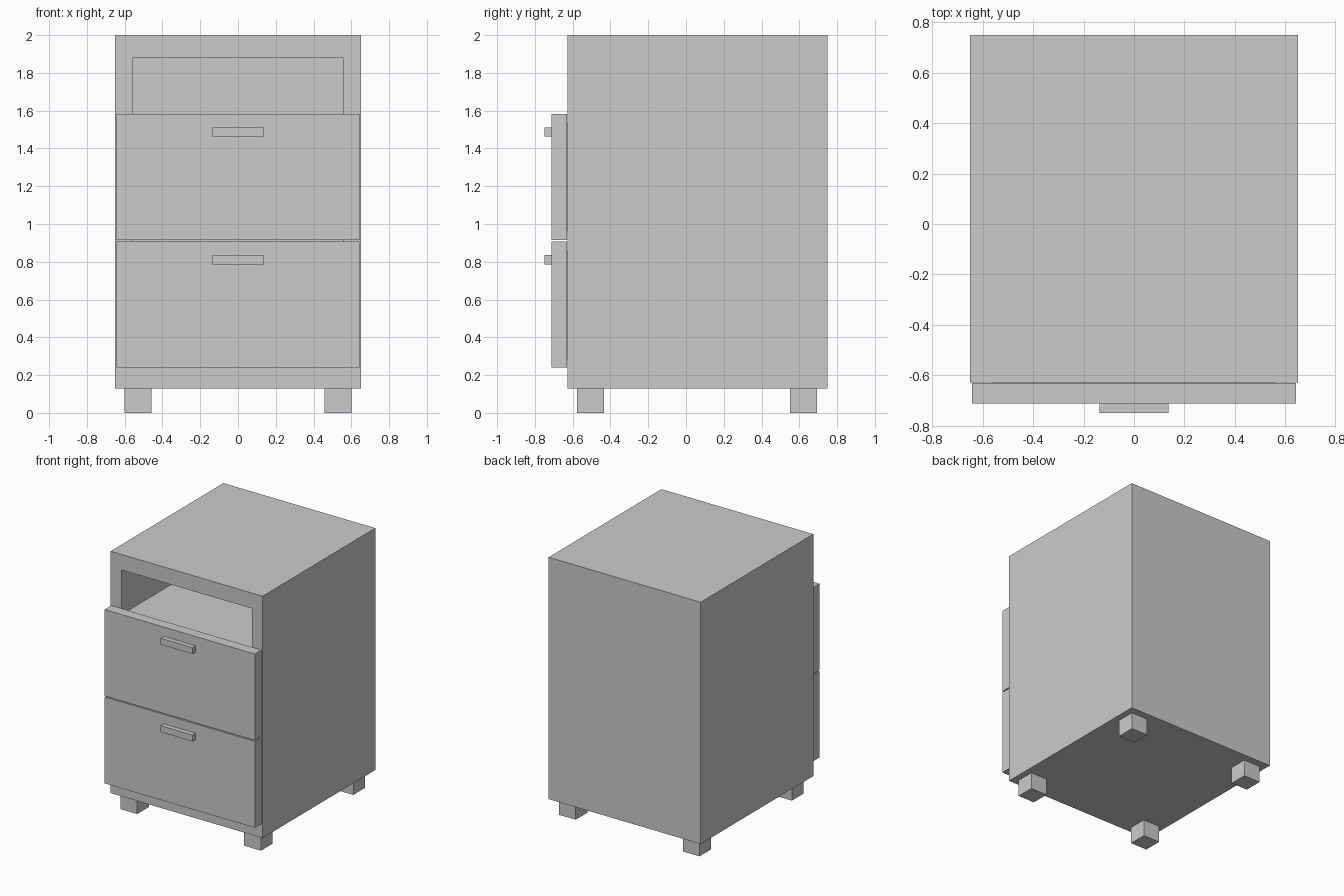
import bpy, bmesh

if "Cube" in bpy.data.objects:
    bpy.data.objects.remove(bpy.data.objects["Cube"])


def finish(name, bm):
    bmesh.ops.recalc_face_normals(bm, faces=bm.faces)
    mesh = bpy.data.meshes.new(name)
    bm.to_mesh(mesh)
    bm.free()
    obj = bpy.data.objects.new(name, mesh)
    bpy.context.collection.objects.link(obj)
    return obj


def box_bm(x, y, z):
    """Box from (min, max) ranges on each axis."""
    bm = bmesh.new()
    bmesh.ops.create_cube(bm, size=1)
    for v in bm.verts:
        v.co = [r[0] if c < 0 else r[1] for c, r in zip(v.co, (x, y, z))]
    return bm


def box(name, x, y, z):
    return finish(name, box_bm(x, y, z))


# Cabinet body: the front face is inset, then pushed back into a cavity
bm = box_bm((-0.65, 0.65), (-0.628, 0.75), (0.13, 2.0))
front = min(bm.faces, key=lambda f: f.calc_center_median().y)
for depth in (-0.628, 0.66):
    bmesh.ops.inset_individual(bm, faces=[front], thickness=0.05)
    for v in front.verts:
        v.co = (-0.558 if v.co.x < 0 else 0.558, depth,
                0.25 if v.co.z < 1 else 1.88)
finish("cabinet_body", bm)

# Drawers: overlapping front panel, inner box and bar handle
for name, z in (("lower", 0.239), ("upper", 0.915)):
    box(name + "_drawer_front", (-0.643, 0.643), (-0.712, -0.631), (z, z + 0.668))
    box(name + "_drawer_box", (-0.557, 0.557), (-0.631, 0.659), (z + 0.05, z + 0.62))
    box(name + "_drawer_handle", (-0.136, 0.136), (-0.75, -0.712), (z + 0.547, z + 0.596))

# Square feet under each corner
for row, y in (("front", (-0.578, -0.435)), ("back", (0.55, 0.693))):
    box(row + "_left_foot", (-0.601, -0.458), y, (0, 0.13))
    box(row + "_right_foot", (0.458, 0.601), y, (0, 0.13))
